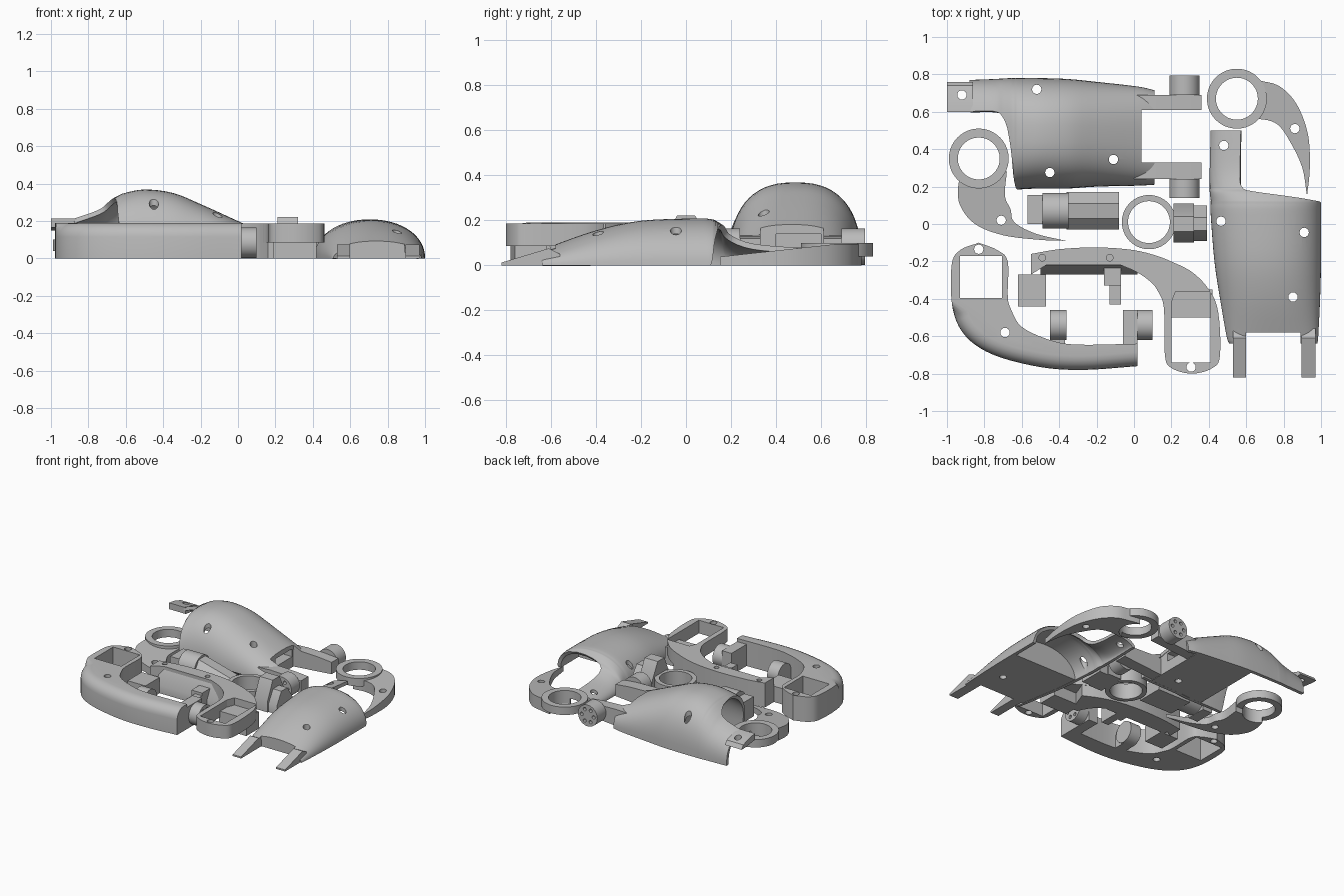
import bpy, bmesh, math
from mathutils import Vector

if "Cube" in bpy.data.objects:
    bpy.data.objects.remove(bpy.data.objects["Cube"], do_unlink=True)

grey = bpy.data.materials.new("plain grey")
grey.use_nodes = True
grey.diffuse_color = (0.5, 0.5, 0.5, 1)
grey.node_tree.nodes["Principled BSDF"].inputs["Base Color"].default_value = (0.5, 0.5, 0.5, 1)

AXES = {"x": lambda u, v, w: (w, u, v), "y": lambda u, v, w: (u, w, v), "z": lambda u, v, w: (u, v, w)}


def finish(name, bm):
    mesh = bpy.data.meshes.new(name)
    bm.to_mesh(mesh)
    bm.free()
    obj = bpy.data.objects.new(name, mesh)
    bpy.context.collection.objects.link(obj)
    mesh.materials.append(grey)
    return obj


def slab(name, outline, lo, hi, axis="z", round_if=None, radius=0.075):
    """Extruded outline, optionally with chosen top edges rounded."""
    bm = bmesh.new()
    place = AXES[axis]
    base = bm.faces.new([bm.verts.new(place(u, v, lo)) for u, v in outline])
    ext = bmesh.ops.extrude_face_region(bm, geom=[base])["geom"]
    top = [g for g in ext if isinstance(g, bmesh.types.BMVert)]
    bmesh.ops.translate(bm, verts=top, vec=Vector(place(0, 0, hi - lo)))
    bmesh.ops.recalc_face_normals(bm, faces=bm.faces)
    if round_if:
        tops = set(top)
        edges = [e for e in bm.edges if all(v in tops and round_if(v.co) for v in e.verts)]
        bmesh.ops.bevel(bm, geom=edges, offset=radius, segments=5, profile=0.5, affect="EDGES")
    return finish(name, bm)


def box(name, x, y, z):
    return slab(name, [(x[0], y[0]), (x[1], y[0]), (x[1], y[1]), (x[0], y[1])], *z)


def disc(name, u, v, r, lo, hi, axis="z", n=40):
    pts = [(u + r * math.cos(2 * math.pi * i / n), v + r * math.sin(2 * math.pi * i / n)) for i in range(n)]
    return slab(name, pts, lo, hi, axis)


def apply(obj, kind, **settings):
    mod = obj.modifiers.new(kind, kind)
    for key, value in settings.items():
        setattr(mod, key, value)
    bpy.context.view_layer.objects.active = obj
    bpy.ops.object.modifier_apply(modifier=mod.name)


def cut(obj, cutter):
    apply(obj, "BOOLEAN", operation="DIFFERENCE", object=cutter, solver="EXACT")
    bpy.data.objects.remove(cutter, do_unlink=True)


def holes(obj, spots, r=0.025):
    for x, y in spots:
        cut(obj, disc("cutter", x, y, r, -0.1, 0.5, n=16))


def curve(pts, n=5):
    """Smooth open curve through the points."""
    p = [Vector(q) for q in pts]
    p = [2 * p[0] - p[1]] + p + [2 * p[-1] - p[-2]]
    out = []
    for a, b, c, d in zip(p, p[1:], p[2:], p[3:]):
        for i in range(n):
            t = i / n
            out.append((2 * b + (c - a) * t + (2 * a - 5 * b + 4 * c - d) * t * t
                        + (3 * b - a - 3 * c + d) * t ** 3) / 2)
    return [tuple(q) for q in out] + [tuple(pts[-1])]


def shell(name, stations, along, power, solid=False, n=32):
    """Arched cover: each station is position, side a, side b, height, arc start, arc end."""
    bm = bmesh.new()
    rows = []
    for s, a, b, h, t0, t1 in curve(stations, 4):
        row = []
        t0, t1 = max(t0, 0), min(t1, 1)
        for i in range(n + 1):
            ang = math.pi * (t0 + (t1 - t0) * i / n)
            c = math.cos(ang)
            u = (a + b) / 2 - (b - a) / 2 * math.copysign(abs(c) ** power, c)
            z = h * max(math.sin(ang), 0) ** power
            row.append(bm.verts.new((s, u, z) if along == "x" else (u, s, z)))
        rows.append(row)
    for r, q in zip(rows, rows[1:]):
        for i in range(n):
            bm.faces.new((r[i], r[i + 1], q[i + 1], q[i]))
        if solid:
            bm.faces.new((r[n], r[0], q[0], q[n]))
    if solid:
        bm.faces.new(rows[0])
        bm.faces.new(rows[-1])
    bmesh.ops.recalc_face_normals(bm, faces=bm.faces)
    if not solid and sum(f.normal.z for f in bm.faces) < 0:
        bmesh.ops.reverse_faces(bm, faces=bm.faces)
    obj = finish(name, bm)
    if not solid:
        apply(obj, "SOLIDIFY", thickness=0.025, offset=-1)
    return obj


def hub(name, u, v, r, lo, hi, axis, outer):
    """Hinge drum with a ring of small bolt holes on its outer face."""
    obj = disc(name, u, v, r, lo, hi, axis)
    for i in range(6):
        a = math.pi * i / 3
        cut(obj, disc("cutter", u + 0.05 * math.cos(a), v + 0.05 * math.sin(a), 0.013,
                      outer - 0.03, outer + 0.03, axis, 12))


# Large cover with its side strip and a solid, slotted hinge end
big = shell("large_cover", [
    (-.88, .19, .77, .222, .61, 1), (-.75, .18, .775, .27, .61, 1),
    (-.7, .18, .778, .3, .57, 1), (-.66, .18, .78, .325, .45, 1), (-.64, .18, .78, .335, .2, 1),
    (-.61, .185, .78, .348, 0, 1), (-.5, .19, .78, .368, 0, 1), (-.35, .19, .775, .35, 0, 1),
    (-.2, .2, .76, .29, 0, 1), (.02, .205, .735, .19, 0, 1), (.11, .21, .715, .15, 0, 1)], "x", 0.8)
cut(big, box("cutter", (.04, .3), (.33, .61), (-.1, .5)))
big_core = shell("large_cover_core", [
    (-.42, .205, .765, .342, 0, 1), (-.3, .205, .76, .315, 0, 1), (-.2, .21, .75, .278, 0, 1),
    (.035, .215, .722, .173, 0, 1)], "x", 0.8, True)
cut(big_core, box("cutter", (-.25, .1), (.4, .6), (.08, .14)))
for part in (big, big_core):
    holes(part, [(-.52, .72), (-.45, .275), (-.11, .345)])

# Raised flat tab that ends the side strip
tab = slab("large_cover_tab", [(.6, .165), (.6, .213), (.66, .205), (.74, .18), (.76, .15), (.72, .15)], -1, -.86, "x")
holes(tab, [(-.92, .69)])

# Hinge arms and drums
for side, y, drum, face in (("front", (.24, .33), (.14, .24), .14), ("back", (.61, .69), (.69, .795), .795)):
    slab(f"cover_arm_{side}", [(0, 0), (0, .13), (.11, .135), (.25, .13), (.36, .12), (.36, .03)], *y, "y")
    hub(f"cover_drum_{side}", .27, .083, .081, *drum, "y", face)

# Small cover with its strip, solid front end and wedge arms
small = shell("small_cover", [
    (.5, .41, .99, .085, 0, .36), (.3, .405, .99, .105, 0, .36), (.2, .405, .99, .145, 0, .37),
    (.17, .405, .99, .175, 0, .47), (.13, .41, .995, .2, 0, .8), (.11, .41, 1, .205, 0, 1),
    (.05, .41, 1, .208, 0, 1), (-.2, .43, 1, .198, 0, 1), (-.4, .46, .995, .155, 0, 1),
    (-.6, .495, .985, .085, 0, 1), (-.64, .51, .98, .07, 0, 1)], "y", 0.95)
cut(small, box("cutter", (.6, .89), (-.9, -.58), (-.1, .5)))
small_core = shell("small_cover_core", [
    (-.1, .432, .99, .193, 0, 1), (-.25, .45, .988, .178, 0, 1), (-.4, .47, .985, .143, 0, 1),
    (-.575, .5, .975, .082, 0, 1)], "y", 0.95, True)
for part in (small, small_core):
    holes(part, [(.48, .42), (.465, .015), (.91, -.045), (.85, -.39)])
for side, x in (("right", (.53, .6)), ("left", (.895, .97))):
    slab(f"wedge_arm_{side}", [(-.82, 0), (-.82, .012), (-.61, .075), (-.56, .05), (-.56, 0)], *x, "x")


# Finger rings with curved claws, sloping down to the tip
def claw(name, centre, outer, inner, slope_dir, hole):
    cx, cy = centre
    ring = disc(name + "_ring", cx, cy, .16, .04, .1, n=64)
    blade = slab(name + "_blade", curve(outer) + curve(inner)[1:], 0, .095)
    direction = Vector(slope_dir).normalized()
    for v in blade.data.vertices:
        if v.co.z > .05:
            v.co.z -= .11 * max((v.co.xy - Vector(centre)).dot(direction), 0)
    for part in (ring, blade):
        cut(part, disc("cutter", cx, cy, .112, -.1, .5, n=64))
    holes(blade, [hole])


claw("back_claw", (.55, .67),
     [(.6, .78), (.68, .765), (.78, .735), (.87, .64), (.93, .48), (.94, .3), (.925, .15)],
     [(.925, .15), (.9, .3), (.84, .43), (.77, .53), (.68, .56), (.58, .55)], (0, -1), (.86, .51))
claw("left_claw", (-.83, .35),
     [(-.92, .28), (-.94, .2), (-.93, .1), (-.85, 0), (-.7, -.06), (-.5, -.085), (-.365, -.09)],
     [(-.365, -.09), (-.53, -.05), (-.64, .01), (-.66, .08), (-.69, .15), (-.68, .28)], (.7, -.7), (-.71, .02))

# Curved grip with open end loop
grip = slab("curved_grip",
            curve([(-.83, -.1), (-.93, -.14), (-.975, -.22), (-.97, -.45), (-.9, -.6), (-.75, -.7),
                   (-.5, -.765), (-.27, -.78), (.02, -.76)])
            + curve([(.02, -.64), (-.3, -.645), (-.45, -.62), (-.6, -.55), (-.66, -.45), (-.675, -.38),
                     (-.675, -.2), (-.73, -.14), (-.83, -.1)])[:-1],
            0, .19, round_if=lambda c: c.y < -.42 and math.hypot(c.x + .25, c.y + .25) > .5)
cut(grip, box("cutter", (-.93, -.705), (-.395, -.17), (-.1, .5)))
holes(grip, [(-.69, -.58), (-.83, -.135)])
box("grip_tab", (-.45, -.37), (-.66, -.54), (0, .1))
disc("grip_tab_end", -.54, .08, .08, -.45, -.36, "x")
box("grip_lug", (-.06, .02), (-.66, -.46), (0, .165))
hub("grip_drum", -.54, .083, .081, .02, .1, "x", .1)

# Curved frame: main bar, sloped inner ledge, raised end loop and clamps
bar = slab("frame_bar",
           curve([(-.55, -.16), (-.4, -.135), (-.2, -.125), (0, -.14), (.15, -.18), (.27, -.235)])
           + [(.2, -.42), (.16, -.42)]
           + curve([(.14, -.38), (.1, -.32), (.02, -.26), (-.07, -.22)]) + [(-.47, -.22), (-.55, -.27)],
           0, .185)
for x in (-.49, -.13):
    cut(bar, disc("cutter", x, -.18, .018, .15, .3, n=16))
slab("frame_ledge", [(-.21, 0), (-.21, .18), (-.27, .06), (-.27, 0)], -.5, .02, "x")
loop = slab("frame_loop",
            curve([(.15, -.18), (.3, -.25), (.4, -.35), (.45, -.47), (.46, -.7), (.42, -.77), (.31, -.8),
                   (.2, -.77), (.165, -.7), (.16, -.45), (.13, -.36)]), .085, .185)
cut(loop, box("cutter", (.2, .41), (-.74, -.36), (0, .5)))
holes(loop, [(.165, -.31), (.305, -.765)])
box("frame_block", (.19, .42), (-.5, -.35), (0, .13))
box("frame_left_clamp", (-.62, -.47), (-.44, -.27), (0, .12))
box("frame_right_clamp", (-.16, -.07), (-.33, -.22), (0, .13))
box("frame_clamp_tip", (-.13, -.07), (-.43, -.33), (0, .11))

# Ring joint with its faceted head
ring = disc("joint_ring", .08, .01, .145, 0, .12, n=64)
cut(ring, disc("cutter", .08, .01, .112, -.1, .5, n=64))
head = [(-.1, 0), (.11, 0), (.11, .09), (.04, .222), (-.04, .222), (-.1, .09)]
slab("joint_head", head, .21, .32, "x")
slab("joint_head_step", [(u * .9, v * .7) for u, v in head], .32, .39, "x")

# Pivot joint with drum and chamfered nose
box("pivot_plug", (-.57, -.49), (0, .155), (0, .15))
disc("pivot_drum", .07, .095, .095, -.49, -.35, "x")
nose = slab("pivot_nose", [(-.03, 0), (.17, 0), (.17, .08), (.11, .175), (.03, .175), (-.03, .08)], -.36, -.08, "x")
for v in nose.data.vertices:
    if v.co.x > -.1 and v.co.z > .1:
        v.co.z = .1

# Smooth shading with crisp edges
for obj in bpy.context.scene.objects:
    obj.select_set(obj.type == "MESH")
bpy.context.view_layer.objects.active = nose
bpy.ops.object.shade_smooth_by_angle(angle=math.radians(32))
